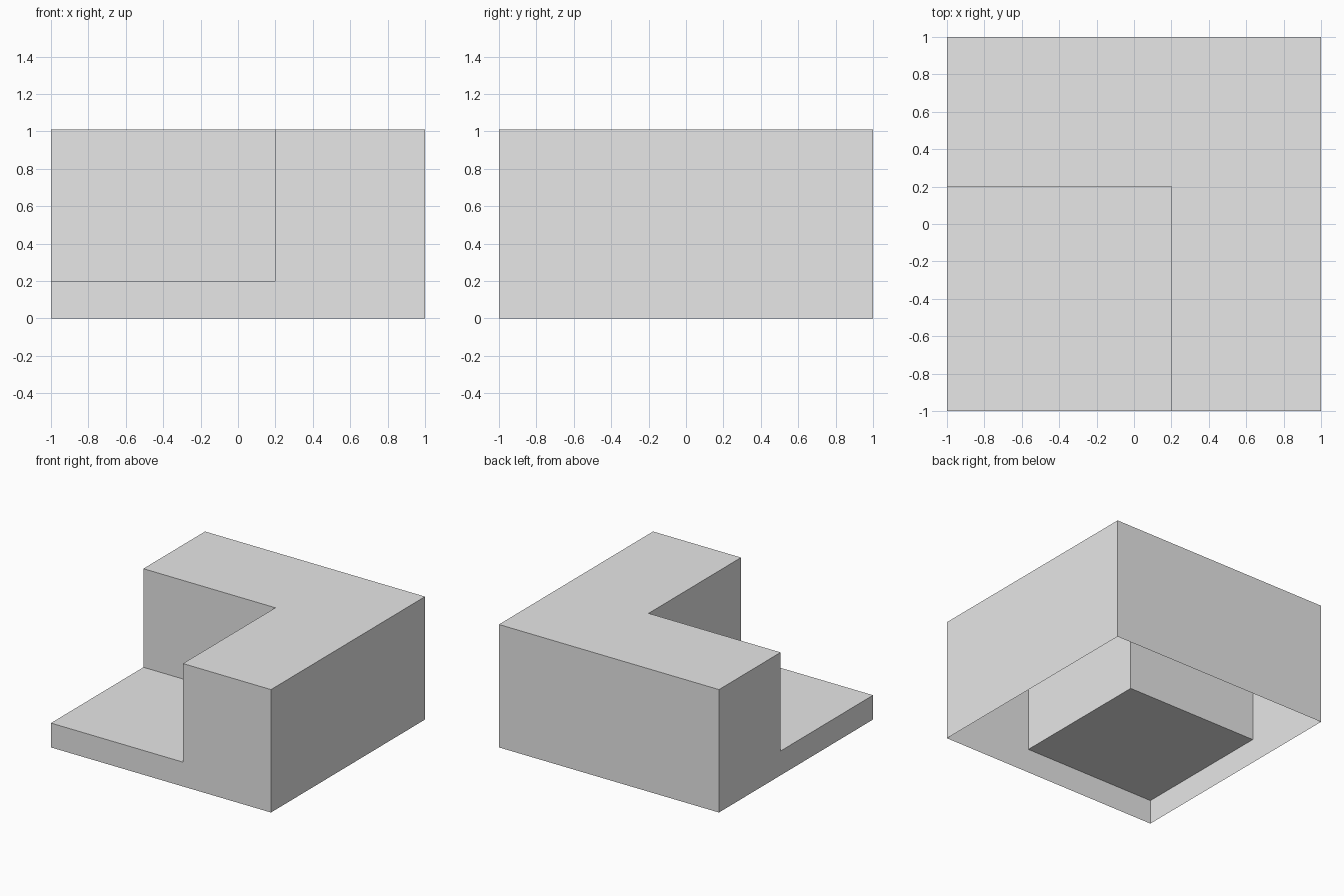
import bpy
import bmesh

cube = bpy.data.objects.get("Cube")
if cube:
    bpy.data.objects.remove(cube, do_unlink=True)

# Key dimensions: outer edge, inner corner of the L, seat height, total height
LOW, HIGH = -1.0, 1.0
INNER = 0.2
SEAT, TOP = 0.2, 1.01

grey = bpy.data.materials.new("light grey")
grey.use_nodes = True
colour = (0.8, 0.8, 0.8, 1.0)
grey.diffuse_color = colour
grey.node_tree.nodes["Principled BSDF"].inputs["Base Color"].default_value = colour

bm = bmesh.new()


def add_face(points):
    bm.faces.new([bm.verts.new(p) for p in points])


def add_both(points):
    """Add a face and its twin across the diagonal x = y."""
    add_face(points)
    add_face([(y, x, z) for x, y, z in reversed(points)])


# Raised L-shaped top
add_face([(LOW, HIGH, TOP), (LOW, INNER, TOP), (INNER, INNER, TOP),
          (INNER, LOW, TOP), (HIGH, LOW, TOP), (HIGH, HIGH, TOP)])

# Low square platform
add_face([(LOW, LOW, SEAT), (INNER, LOW, SEAT), (INNER, INNER, SEAT), (LOW, INNER, SEAT)])

# Stepped outer walls
add_both([(LOW, LOW, 0), (HIGH, LOW, 0), (HIGH, LOW, TOP),
          (INNER, LOW, TOP), (INNER, LOW, SEAT), (LOW, LOW, SEAT)])

# Full-height outer walls
add_both([(HIGH, LOW, 0), (HIGH, HIGH, 0), (HIGH, HIGH, TOP), (HIGH, LOW, TOP)])

# Inner walls rising from the platform
add_both([(LOW, INNER, SEAT), (INNER, INNER, SEAT), (INNER, INNER, TOP), (LOW, INNER, TOP)])

# Weld the panels into one shell, open underneath
bmesh.ops.remove_doubles(bm, verts=bm.verts, dist=0.0001)

mesh = bpy.data.meshes.new("corner_block")
bm.to_mesh(mesh)
bm.free()
mesh.materials.append(grey)
corner_block = bpy.data.objects.new("corner_block", mesh)
bpy.context.scene.collection.objects.link(corner_block)
